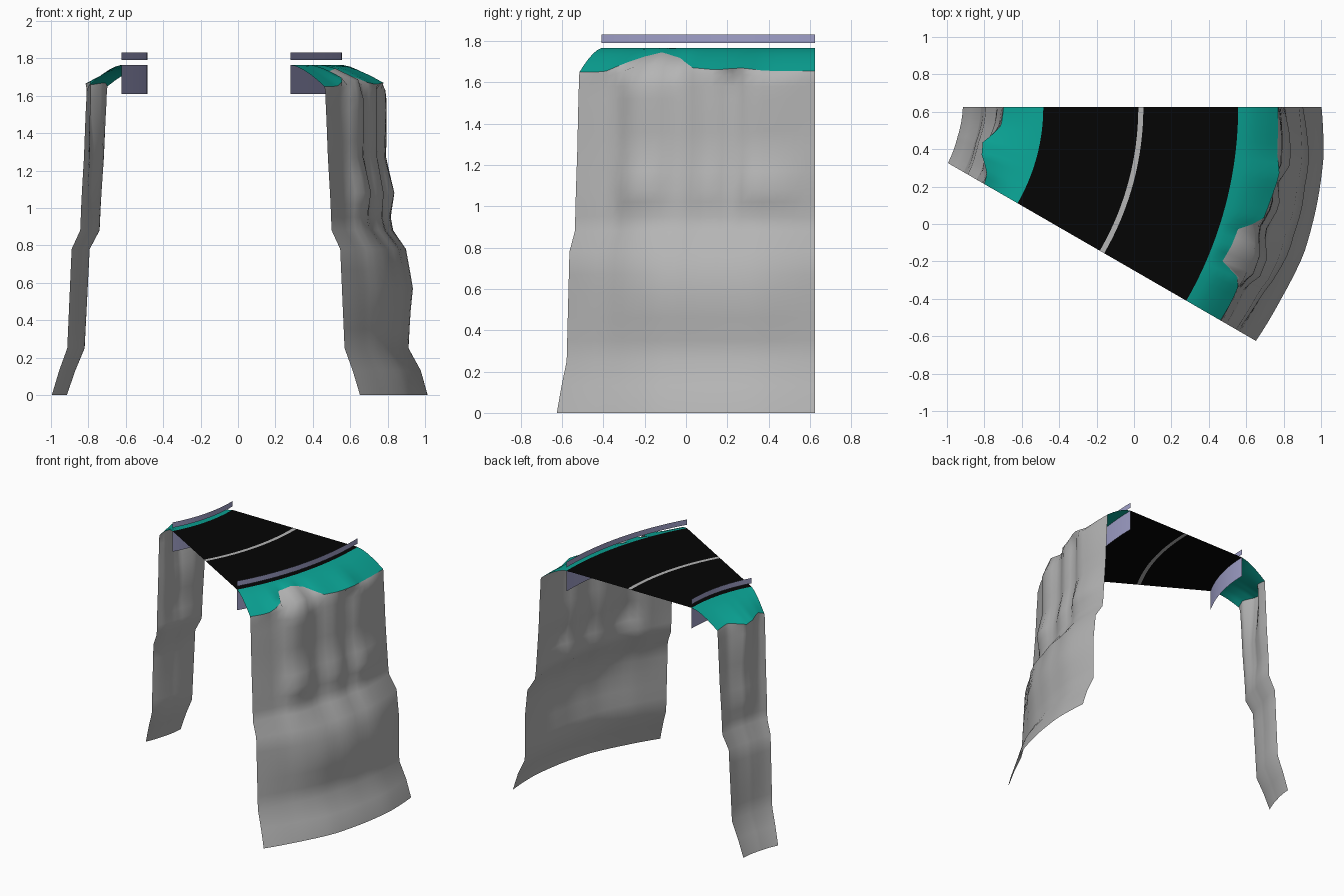
import bpy, math

if "Cube" in bpy.data.objects:
    bpy.data.objects.remove(bpy.data.objects["Cube"])

CX, CY = -1.513, 0.625          # centre of the bend
R_IN, R_OUT, SWEEP = 1.028, 2.07, 30
TOP = 1.765


def material(name, rgb):
    m = bpy.data.materials.new(name)
    m.diffuse_color = (*rgb, 1)
    m.use_nodes = True
    m.node_tree.nodes["Principled BSDF"].inputs["Base Color"].default_value = m.diffuse_color
    return m


ROCK = material("rock_grey", (0.46, 0.46, 0.46))
TEAL = material("teal_verge", (0.003, 0.37, 0.30))
ROAD = material("road_black", (0.0015, 0.0015, 0.0015))
LINE = material("line_grey", (0.46, 0.46, 0.46))
RAIL = material("rail_lilac", (0.35, 0.35, 0.58))


def lerp(table, x):
    """Piecewise linear lookup in a list of (x, y) pairs."""
    for (x0, y0), (x1, y1) in zip(table, table[1:]):
        if x <= x1:
            return y0 + (y1 - y0) * max(0, (x - x0) / (x1 - x0))
    return table[-1][1]


def polar(r, a, z):
    a = math.radians(a)
    return (CX + r * math.cos(a), CY - r * math.sin(a), z)


def sheet(name, columns, mats, flip=False, mat_rule=None):
    """Skin a grid of points given as equal-length columns."""
    n = len(columns[0])
    verts = [p for c in columns for p in c]
    faces, slots = [], []
    for i in range(len(columns) - 1):
        for j in range(n - 1):
            f = [i * n + j, i * n + j + 1, (i + 1) * n + j + 1, (i + 1) * n + j]
            faces.append(f[::-1] if flip else f)
            slots.append(mat_rule(j) if mat_rule else 0)
    me = bpy.data.meshes.new(name)
    me.from_pydata(verts, [], faces)
    for m in mats:
        me.materials.append(m)
    for p, s in zip(me.polygons, slots):
        p.material_index = s
        p.use_smooth = True
    ob = bpy.data.objects.new(name, me)
    bpy.context.collection.objects.link(ob)
    return ob


ANGLES = [i * SWEEP / 24 for i in range(25)]

# Road with the centre line cut into it
road_r = [R_IN, 1.536, 1.563, R_OUT]
sheet("road", [[polar(r, a, TOP) for r in road_r] for a in ANGLES],
      [ROAD, LINE], flip=True, mat_rule=lambda j: int(j == 1))

# Upper rails and lower skirts along both road edges
for side, r in (("inner", R_IN), ("outer", R_OUT)):
    for part, z0, z1 in (("rail", 1.79, 1.83), ("skirt", 1.61, TOP)):
        sheet(f"{side}_{part}", [[polar(r, a, z0), polar(r, a, z1)] for a in ANGLES],
              [RAIL], flip=(side == "outer"))

# Cliff profile: distance out from the road edge by height
PROFILE = [(0, .43), (.13, .385), (.25, .335), (.78, .308), (.88, .255),
           (1.05, .247), (1.27, .232), (1.5, .222), (1.65, .213)]
# Ledge bulges by height
BULGE = [(0, .045), (.13, .055), (.25, .035), (.45, .06), (.57, .08), (.75, .055),
         (.95, .015), (1.08, .05), (1.27, .005), (1.45, .02), (1.6, .03)]
# Strength of bulges along the bend, by angle, on the lower and upper halves
LOWER = {"outer": [(0, .35), (6, .9), (12, 1), (18, 1), (24, .4), (30, 0)],
         "inner": [(0, 0), (10, .1), (16, .15), (30, 0)]}
UPPER = {"outer": [(0, 0), (4, .7), (7.5, .9), (10, .2), (13, .6), (17, .2), (20, .8), (23, .7), (24.5, 0), (30, 0)],
         "inner": [(0, 0), (8, .2), (16, .3), (26, 0), (30, 0)]}
# Vertical ribs, by angle
RIB = {"outer": [(0, 0), (8, .01), (10, -.01), (13, .01), (16.5, -.02), (20, .015), (22.5, .02), (24.5, -.005), (30, 0)],
       "inner": [(0, 0), (7, .005), (15, .065), (20, .055), (26, 0), (30, 0)]}
RIB_FADE = {"outer": [(0, 0), (.7, .3), (1.2, 1)], "inner": [(0, 0), (.9, .1), (1.3, .5), (1.58, 1)]}
# Edge between rock and verge: distance out and height, by angle
EDGE_OUT = {"outer": [(0, .213), (6, .22), (9, .25), (12, .23), (15.5, .213), (17.3, .1),
                      (20, .095), (22.5, .08), (24, .21), (27, .216), (30, .21)],
            "inner": [(0, .213), (7, .22), (15, .30), (20, .285), (26, .22), (30, .205)]}
EDGE_Z = {"outer": [(0, 1.655), (6, 1.655), (9, 1.67), (12, 1.66), (15, 1.67), (17.3, 1.715),
                    (20, 1.745), (22.5, 1.725), (24, 1.69), (26.5, 1.65), (30, 1.65)],
          "inner": [(0, 1.65), (7, 1.67), (15, 1.655), (20, 1.665), (26, 1.675), (30, 1.65)]}
HEIGHTS = [0, .13, .25, .35, .46, .57, .67, .78, .88, .95, 1.02, 1.08, 1.17,
           1.27, 1.36, 1.45, 1.52, 1.58]


def cliff_out(side, a, z):
    t = min(1, max(0, (z - .8) / .25))
    wave = lerp(LOWER[side], a) * (1 - t) + lerp(UPPER[side], a) * t
    rib = lerp(RIB[side], a) * lerp(RIB_FADE[side], z)
    return lerp(PROFILE, z) + lerp(BULGE, z) * wave + rib


for side, r0, sign in (("inner", R_IN, -1), ("outer", R_OUT, 1)):
    rock, verge = [], []
    for a in ANGLES:
        eo, ez = lerp(EDGE_OUT[side], a), lerp(EDGE_Z[side], a)
        # rock face, rounded shoulder, then the edge of the verge
        pts = [(cliff_out(side, a, z), z) for z in HEIGHTS]
        o, z = pts[-1]
        pts += [(o + (eo - o) * .2, z + (ez - z) * .65), (eo, ez)]
        rock.append([polar(r0 + sign * o, a, z) for o, z in pts])
        # verge rolling off from the road edge
        verge.append([polar(r0 + sign * eo * s, a, TOP - (TOP - ez) * s ** 1.5)
                      for s in (0, .2, .4, .6, .8, 1)])
    sheet(f"{side}_cliff", rock, [ROCK], flip=(side == "outer"))
    sheet(f"{side}_verge", verge, [TEAL], flip=(side == "outer"))
